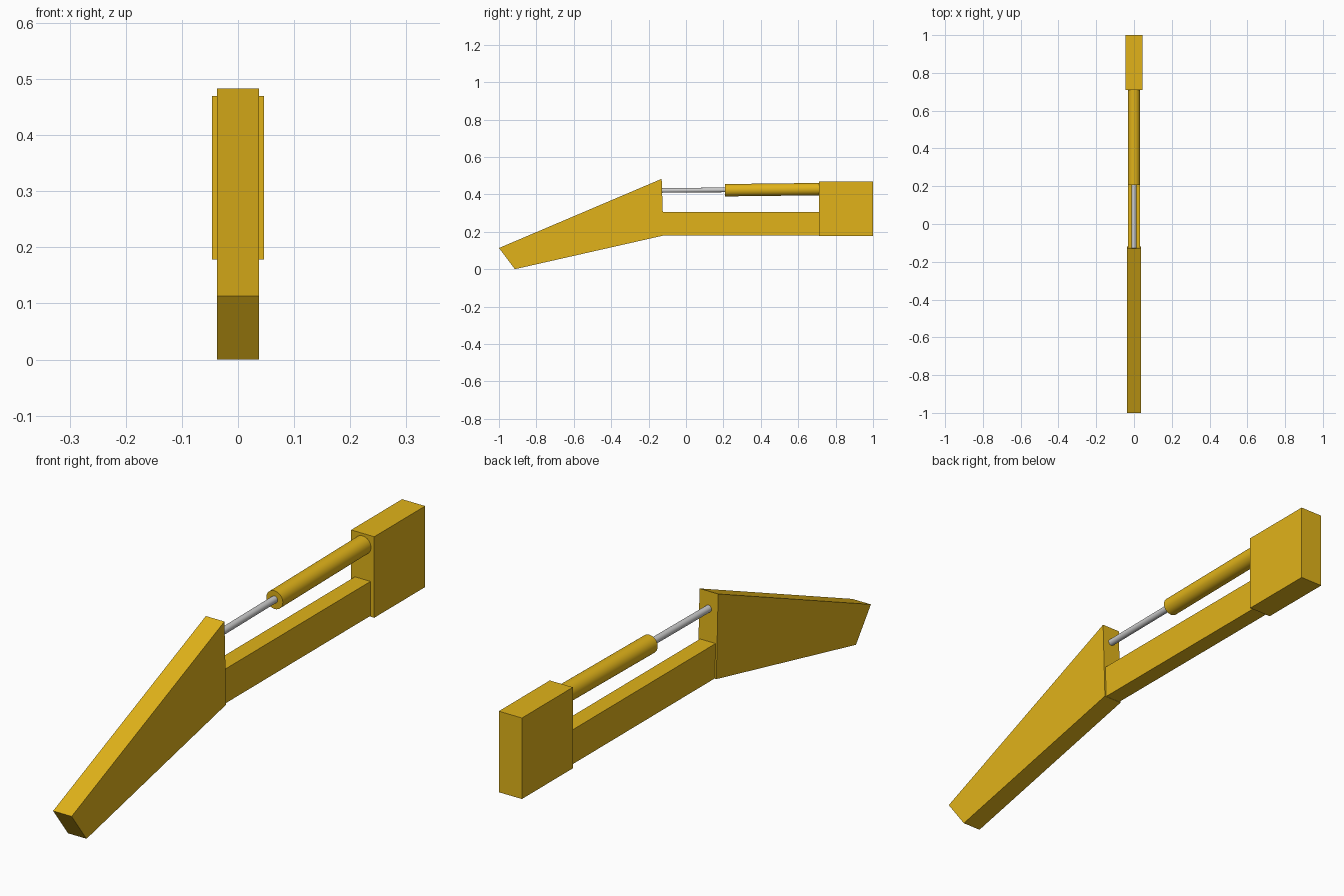
import bpy, bmesh
from mathutils import Vector

if "Cube" in bpy.data.objects:
    bpy.data.objects.remove(bpy.data.objects["Cube"])

yellow = bpy.data.materials.new("yellow_paint")
yellow.diffuse_color = (0.75, 0.45, 0.01, 1)
yellow.use_nodes = True
yellow.node_tree.nodes["Principled BSDF"].inputs["Base Color"].default_value = yellow.diffuse_color


def plate(name, profile, half_width):
    """Extrude a (y, z) side profile across x."""
    bm = bmesh.new()
    face = bm.faces.new([bm.verts.new((-half_width, y, z)) for y, z in profile])
    ext = bmesh.ops.extrude_face_region(bm, geom=[face])
    moved = [v for v in ext["geom"] if isinstance(v, bmesh.types.BMVert)]
    bmesh.ops.translate(bm, verts=moved, vec=(2 * half_width, 0, 0))
    bmesh.ops.recalc_face_normals(bm, faces=bm.faces)
    mesh = bpy.data.meshes.new(name)
    bm.to_mesh(mesh)
    bm.free()
    obj = bpy.data.objects.new(name, mesh)
    bpy.context.collection.objects.link(obj)
    mesh.materials.append(yellow)
    return obj


def block(name, y0, y1, z0, z1, half_width):
    return plate(name, [(y0, z0), (y1, z0), (y1, z1), (y0, z1)], half_width)


def tube(name, start, end, radius, material=None):
    """Smooth cylinder between two (y, z) points on the centre plane."""
    a, b = Vector((0, *start)), Vector((0, *end))
    bpy.ops.mesh.primitive_cylinder_add(vertices=32, radius=radius,
                                        depth=(b - a).length, location=(a + b) / 2)
    obj = bpy.context.object
    obj.name = name
    obj.rotation_euler = (b - a).to_track_quat('Z', 'Y').to_euler()
    bpy.ops.object.shade_smooth_by_angle()
    if material:
        obj.data.materials.append(material)
    return obj


# Tapered front arm
plate("front_arm", [(-1, 0.113), (-0.915, 0), (-0.12, 0.18), (-0.13, 0.483)], 0.037)

# Lower beam and rear block
block("lower_beam", -0.125, 0.715, 0.181, 0.305, 0.031)
block("rear_block", 0.71, 1, 0.178, 0.47, 0.046)

# Hydraulic cylinder and piston rod, tilted very slightly
tube("hydraulic_cylinder", (0.208, 0.422), (0.715, 0.428), 0.033, yellow)
tube("piston_rod", (-0.135, 0.421), (0.22, 0.424), 0.0125)
